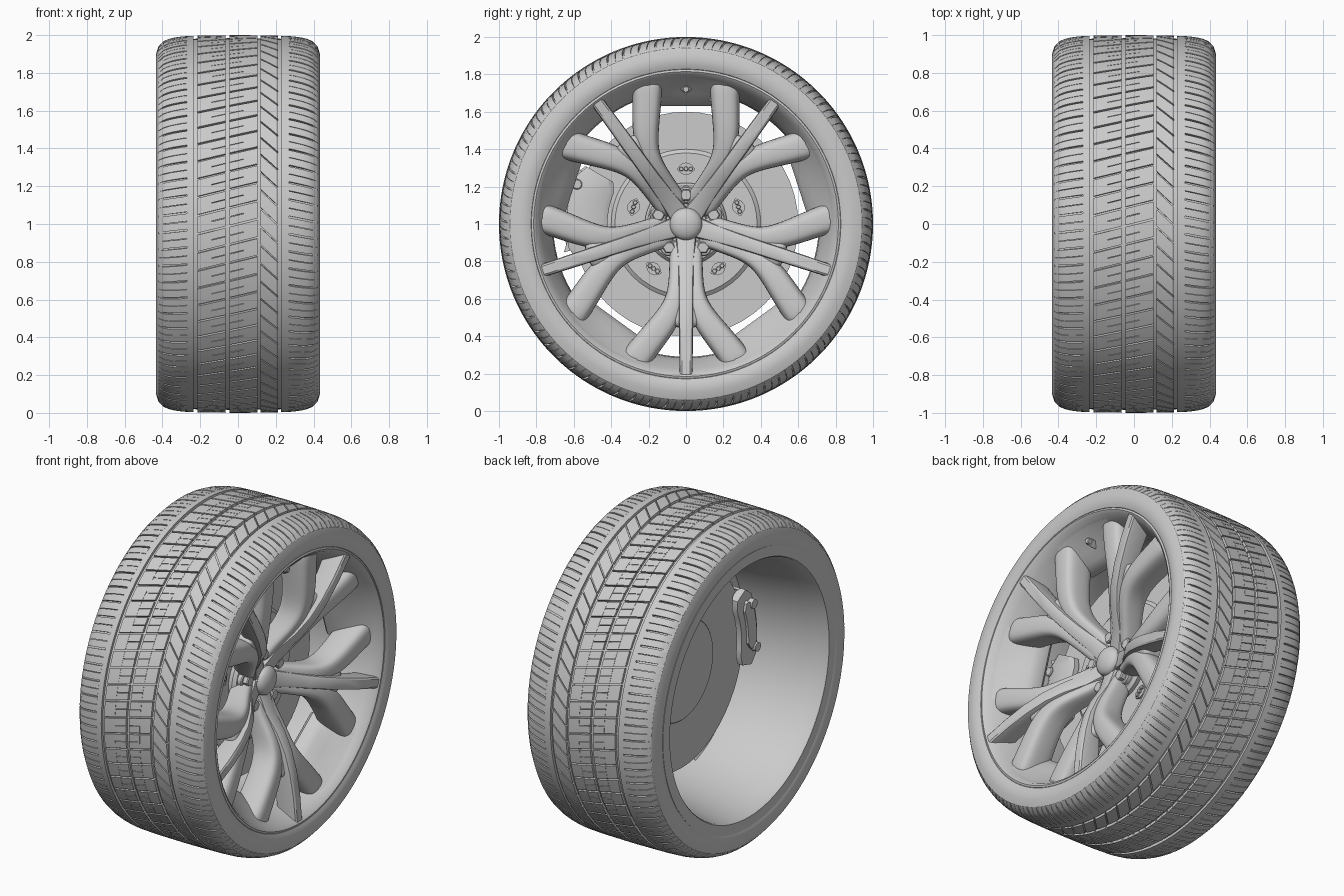
import bpy, bmesh, math
from math import sin, cos, pi, radians
from mathutils import Vector

if "Cube" in bpy.data.objects:
    bpy.data.objects.remove(bpy.data.objects["Cube"])


def P(x, r, a):
    """Wheel axis runs along x at height 1; angle a as seen from +x."""
    return Vector((x, r * cos(a), 1 + r * sin(a)))


def finish(name, bm, angle=30):
    bmesh.ops.remove_doubles(bm, verts=bm.verts, dist=1e-5)
    bmesh.ops.recalc_face_normals(bm, faces=bm.faces)
    me = bpy.data.meshes.new(name)
    bm.to_mesh(me)
    bm.free()
    ob = bpy.data.objects.new(name, me)
    bpy.context.collection.objects.link(ob)
    bpy.ops.object.select_all(action='DESELECT')
    ob.select_set(True)
    bpy.context.view_layer.objects.active = ob
    bpy.ops.object.shade_smooth_by_angle(angle=radians(angle))
    return ob


def skin(bm, rings, close_rings, close_section, caps=False):
    """Join rows of points with quads."""
    vs = [[bm.verts.new(p) for p in ring] for ring in rings]
    n, m = len(vs), len(vs[0])
    for i in range(n if close_rings else n - 1):
        for j in range(m if close_section else m - 1):
            a, b = vs[i], vs[(i + 1) % n]
            k = (j + 1) % m
            bm.faces.new((a[j], a[k], b[k], b[j]))
    if caps:
        bm.faces.new(vs[0])
        bm.faces.new(vs[-1])


def spin(bm, prof, segs, closed=False):
    skin(bm, [[P(x, r, 2 * pi * i / segs) for x, r in prof] for i in range(segs)], True, closed)


def drum(bm, x0, x1, r, a, d, segs, bev=0.0, turn=0.0):
    """Small cylinder along x, centred at polar position (r, a)."""
    c = P(0, r, a)
    rings = []
    for x, q in ((x0, d), (x1 - bev, d), (x1, d - bev)):
        rings.append([c + Vector((x, q * cos(turn + 2 * pi * i / segs), q * sin(turn + 2 * pi * i / segs)))
                      for i in range(segs)])
    skin(bm, rings if bev else [rings[0], rings[2]], False, True, True)


# ---- tyre carcass
HALF = [(0, 1), (.2, .998), (.30, .993), (.36, .983), (.40, .965), (.422, .94)]
SIDE = [(.434, .90), (.435, .87), (.430, .845), (.423, .828), (.40, .818)]


def tread_r(x):
    x = abs(x)
    for (x0, r0), (x1, r1) in zip(HALF, HALF[1:]):
        if x <= x1:
            return r0 + (r1 - r0) * (x - x0) / (x1 - x0)
    return HALF[-1][1]


DEPTH = [.016, .016, .016, .013, .008, .001]
right = [(x, r - d) for (x, r), d in zip(HALF, DEPTH)] + SIDE
bm = bmesh.new()
spin(bm, [(-x, r) for x, r in right[:0:-1]] + right, 128)
finish("tyre_carcass", bm)

# ---- tread: rows of blocks separated by grooves, plus solid ribs
ONE = [(.05, .95)]
TWO = [(.05, .49), (.52, .95)]
SHOULDER = [(.05, .485), (.515, .95)]


def tread_row(bm, x0, x1, slope, parts, nx=2, N=64, na=2):
    xs = [x0 + (x1 - x0) * i / nx for i in range(nx + 1)]
    for k in range(N):
        for f0, f1 in parts:
            rings = []
            for x in xs:
                angs = [2 * pi / N * (k + f0 + (f1 - f0) * j / na) + slope * x for j in range(na + 1)]
                top = [P(x, tread_r(x), a) for a in angs]
                low = [P(x, tread_r(x) - .02, a) for a in reversed(angs)]
                rings.append(top + low)
            skin(bm, rings, False, True, True)


bm = bmesh.new()
tread_row(bm, -.422, -.27, -.12, SHOULDER, 6, 68)
tread_row(bm, -.215, -.141, -.25, ONE)
tread_row(bm, -.140, -.065, -.25, TWO)
tread_row(bm, -.045, .029, -.25, TWO)
tread_row(bm, .030, .102, -.25, ONE)
tread_row(bm, .120, .212, .95, ONE)
tread_row(bm, .27, .422, .2, SHOULDER, 6, 68)
for x0, x1 in ((-.27, -.235), (.228, .27)):
    spin(bm, [(x0, tread_r(x0)), (x1, tread_r(x1)), (x1, .975), (x0, .975)], 128, True)
finish("tyre_tread", bm)

# ---- rim barrel with outer and inner lips
bm = bmesh.new()
spin(bm, [(.40, .832), (.422, .826), (.426, .815), (.415, .80), (.37, .775), (.29, .735), (.21, .715),
          (.05, .71), (-.1, .717), (-.3, .75), (-.425, .770), (-.433, .776), (-.431, .84),
          (-.40, .83), (-.36, .785), (.08, .735), (.28, .775), (.38, .83)], 96, True)
finish("rim_barrel", bm)


# ---- spokes: each is a pair of curving branches with a thin central blade
def loft(bm, path, ang, side=1, n=12, power=.6):
    """path rows: radial u, sideways v, front x, half width, half depth."""
    e, t = P(0, 1, ang) - Vector((0, 0, 1)), P(0, 1, ang + pi / 2) - Vector((0, 0, 1))
    rings = []
    for i, (u, v, x, w, d) in enumerate(path):
        p, q = path[max(i - 1, 0)], path[min(i + 1, len(path) - 1)]
        du, dv = q[0] - p[0], q[1] - p[1]
        l = math.hypot(du, dv)
        ring = []
        for j in range(n):
            a = 2 * pi * (j + .5) / n
            cw = math.copysign(abs(cos(a)) ** power, cos(a)) * w
            cd = math.copysign(abs(sin(a)) ** power, sin(a)) * d
            uu, vv = u - dv / l * cw, v + du / l * cw
            ring.append(Vector((x - d + cd, 0, 1)) + e * uu + t * (vv * side))
        rings.append(ring)
    skin(bm, rings, False, True, True)


BRANCH = [(.08, .03, .18, .055, .06), (.18, .038, .215, .052, .07), (.29, .042, .285, .05, .08),
          (.40, .052, .33, .054, .085), (.50, .095, .352, .070, .09), (.59, .165, .362, .076, .095),
          (.68, .238, .368, .080, .10), (.785, .312, .372, .092, .11)]
WEB = [(.28, 0, .26, .06, .06), (.40, 0, .325, .07, .075), (.50, 0, .35, .08, .08), (.56, 0, .35, .08, .075)]
BLADE = [(.07, 0, .185, .055, .05), (.18, 0, .225, .046, .05), (.29, 0, .298, .040, .05),
         (.40, 0, .350, .038, .05), (.52, 0, .384, .038, .055), (.66, 0, .408, .037, .065),
         (.805, 0, .422, .035, .07)]
SPOKES = [radians(-90 + 72 * k) for k in range(5)]
GAPS = [radians(90 + 72 * k) for k in range(5)]
bm = bmesh.new()
for a in SPOKES:
    loft(bm, BRANCH, a)
    loft(bm, BRANCH, a, -1)
    loft(bm, WEB, a)
ob = finish("spoke_branches", bm, 180)
sub = ob.modifiers.new("round", 'SUBSURF')
sub.levels = sub.render_levels = 2
bm = bmesh.new()
for a in SPOKES:
    loft(bm, BLADE, a, 1, 12, .35)
finish("spoke_blades", bm)

# ---- sloping panels joining neighbouring branches along the rim
PANEL = [(.40, .795), (.345, .755), (.285, .70), (.24, .655), (.205, .632), (.15, .632), (.12, .66), (.10, .73)]
bm = bmesh.new()
for a in GAPS:
    rings = []
    for i in range(-6, 7):
        b = radians(16 * i / 6)
        rings.append([P(x, r / cos(b) if r < .68 else r, a + b) for x, r in PANEL])
    skin(bm, rings, False, False)
finish("rim_panels", bm, 40)

# ---- hub, centre cap and wheel nuts
bm = bmesh.new()
spin(bm, [(.08, 0), (.08, .215), (.11, .22), (.13, .205), (.14, .17), (.145, 0)], 60)
finish("hub", bm)
bm = bmesh.new()
spin(bm, [(.13, .088), (.19, .088)] +
     [(.19 + .045 * sin(i * pi / 12), .086 * cos(i * pi / 12)) for i in range(7)], 40)
finish("centre_cap", bm)
bm = bmesh.new()
for a in GAPS:
    drum(bm, .12, .16, .155, a, .047, 24, .006)
    drum(bm, .155, .19, .155, a, .035, 6, .006)
finish("wheel_nuts", bm)

# ---- brake disc with raised hat and small fixing plates
bm = bmesh.new()
spin(bm, [(.025, 0), (.025, .30), (.03, .305), (.03, .60), (.07, .60), (.07, .40), (.085, .38), (.085, 0)], 48)
finish("brake_disc", bm)
bm = bmesh.new()
for a in GAPS:
    outline = [(.295 + .03 * s * (1 - (t / 2) ** 2) + .004 * s, a + t * .08)
               for s, ts in ((1, (-2, -1, 0, 1, 2)), (-1, (2, 1, 0, -1, -2))) for t in ts]
    skin(bm, [[P(x, r, b) for r, b in outline] for x in (.08, .10)], False, True, True)
    for s in (-1, 0, 1):
        drum(bm, .095, .112, .295, a + s * .085, .013, 6, .003)
finish("disc_fixings", bm)

# ---- brake caliper straddling the disc on the front side
bm = bmesh.new()


def arc_block(x0, x1, r0, r1, a0, a1, n=8):
    rings = []
    for i in range(n + 1):
        a = radians(a0 + (a1 - a0) * i / n)
        k = .03 if i in (0, n) else 0
        rings.append([P(x0, r0 + k, a), P(x1 - .015, r0 + k, a), P(x1, r0 + .03 + k, a),
                      P(x1, r1 - .03 - k, a), P(x1 - .015, r1 - k, a), P(x0, r1 - k, a)])
    skin(bm, rings, False, True, True)


arc_block(-.03, .02, .50, .65, 150, 196)
arc_block(.078, .125, .42, .64, 150, 198)
arc_block(-.02, .10, .61, .655, 153, 193)
arc_block(-.05, -.02, .54, .62, 156, 186)
for a in (160, 186):
    drum(bm, -.06, .135, .62, radians(a), .028, 16, .005)
finish("brake_caliper", bm)

# ---- valve stem
bm = bmesh.new()
drum(bm, .27, .325, .72, pi / 2, .03, 4, .004)
drum(bm, .31, .345, .72, pi / 2, .018, 12, .004)
finish("valve_stem", bm)
